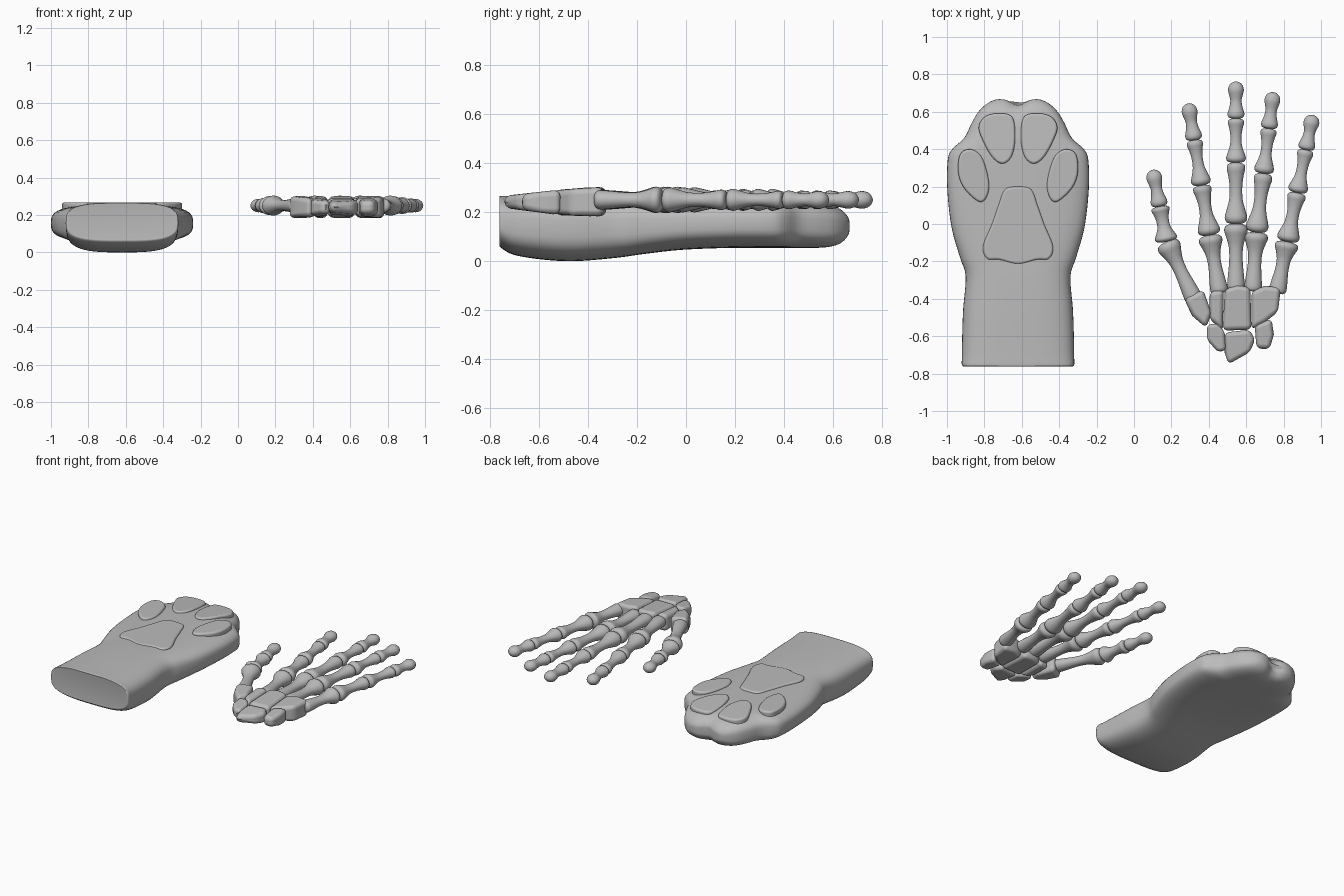
import bpy, bmesh, math
from mathutils import Vector

default_cube = bpy.data.objects.get("Cube")
if default_cube:
    bpy.data.objects.remove(default_cube, do_unlink=True)

grey = bpy.data.materials.new("plain grey")
grey.use_nodes = True
grey.diffuse_color = (0.5, 0.5, 0.5, 1)
grey.node_tree.nodes["Principled BSDF"].inputs["Base Color"].default_value = grey.diffuse_color

PAW_X = -0.62
BONE_Z = 0.25


def finish(name, bm):
    """Turn a bmesh into a smooth-shaded grey object."""
    bmesh.ops.recalc_face_normals(bm, faces=bm.faces)
    mesh = bpy.data.meshes.new(name)
    bm.to_mesh(mesh)
    bm.free()
    mesh.materials.append(grey)
    for polygon in mesh.polygons:
        polygon.use_smooth = True
    obj = bpy.data.objects.new(name, mesh)
    bpy.context.scene.collection.objects.link(obj)
    return obj


def spline(points, steps, closed=False):
    """Smooth curve through points with any number of components."""
    pts = [Vector(p) for p in points]
    count = len(pts)

    def pick(i):
        return pts[i % count] if closed else pts[max(0, min(count - 1, i))]

    curve = []
    for i in range(count if closed else count - 1):
        a, b, c, d = (pick(i + k) for k in (-1, 0, 1, 2))
        for s in range(steps):
            t = s / steps
            curve.append(b + (c - a) * (t / 2)
                         + (a * 2 - b * 5 + c * 4 - d) * (t * t / 2)
                         + (b * 3 - a - c * 3 + d) * (t ** 3 / 2))
    if not closed:
        curve.append(pts[-1])
    return curve


def loft(name, rings):
    """Skin a list of equal rings and cap both ends."""
    bm = bmesh.new()
    loops = [[bm.verts.new(p) for p in ring] for ring in rings]
    size = len(loops[0])
    for low, high in zip(loops, loops[1:]):
        for i in range(size):
            j = (i + 1) % size
            bm.faces.new((low[i], low[j], high[j], high[i]))
    bm.faces.new(loops[0])
    bm.faces.new(loops[-1])
    obj = finish(name, bm)
    obj.data.set_sharp_from_angle(angle=math.radians(50))
    return obj


def slab(name, outline, low, high, bevel):
    """Prism over an outline; low and high give z at each y."""
    bm = bmesh.new()
    bottom = [bm.verts.new((p[0], p[1], low(p[1]))) for p in outline]
    top = [bm.verts.new((p[0], p[1], high(p[1]))) for p in outline]
    bm.faces.new(bottom)
    bm.faces.new(top)
    for i in range(len(outline)):
        j = (i + 1) % len(outline)
        bm.faces.new((bottom[i], bottom[j], top[j], top[i]))
    obj = finish(name, bm)
    mod = obj.modifiers.new("rounded edges", "BEVEL")
    mod.width = bevel
    mod.segments = 4
    mod.limit_method = "ANGLE"
    mod.angle_limit = math.radians(35)
    mod.harden_normals = True
    return obj


# Paw body: y, half width, bottom, top
stations = [
    (-.76, .285, .07, .26), (-.755, .3, .055, .266), (-.7, .3, .025, .266),
    (-.58, .298, .006, .266), (-.45, .293, 0, .266), (-.28, .28, .014, .264),
    (-.18, .31, .028, .26), (-.02, .355, .046, .257), (.18, .378, .054, .256),
    (.34, .376, .054, .255), (.4, .352, .054, .253), (.46, .288, .054, .25),
    (.54, .248, .054, .242), (.6, .212, .06, .228), (.64, .17, .076, .208),
    (.665, .12, .105, .18), (.67, .05, .13, .155)]
SIDES = 56
paw_rings = []
for y, half, low, high in spline(stations, 4):
    ring = []
    for i in range(SIDES):
        a = math.tau * i / SIDES
        c, s = math.cos(a), math.sin(a)
        x = half * math.copysign(abs(c) ** .62, c)
        z = (low + high) / 2 + (high - low) / 2 * math.copysign(abs(s) ** .62, s)
        # Cleft between the two front toes
        reach = max(0, min(1, (y - .48) / .18))
        ring.append((PAW_X + x, y - .035 * reach * math.exp(-(x / .05) ** 2), z))
    paw_rings.append(ring)
loft("paw_body", paw_rings)


# Paw pads, as offsets from the paw centre line
def pad_top(y):
    return .267 - max(0, y - .42) * .1


def pad_low(y):
    return .18


inner_toe = [(.21, .52), (.175, .575), (.1, .592), (.03, .57), (.015, .46),
             (.035, .36), (.085, .322), (.14, .36), (.19, .45)]
outer_toe = [(.32, .33), (.3, .385), (.245, .398), (.19, .35), (.155, .22),
             (.17, .14), (.21, .12), (.28, .18), (.315, .25)]
heel_half = [(.07, .185), (.105, .1), (.14, 0), (.187, -.12), (.165, -.185),
             (.1, -.192)]
for side, label in ((1, "left"), (-1, "right")):
    for part, shape in (("inner", inner_toe), ("outer", outer_toe)):
        outline = [(PAW_X + side * x, y) for x, y in spline(shape, 6, True)]
        slab(f"{label}_{part}_toe_pad", outline, pad_low, pad_top, .014)
heel = [(0, .2)] + heel_half + [(0, -.215)] + [(-x, y) for x, y in reversed(heel_half)]
slab("heel_pad", [(PAW_X + x, y) for x, y in spline(heel, 6, True)],
     pad_low, pad_top, .014)

# Bone profiles: fraction along the bone, radius
knuckle_bone = [(0, .025), (.03, .05), (.1, .06), (.2, .053), (.4, .036),
                (.62, .034), (.8, .042), (.9, .049), (.97, .044), (1, .022)]
tip_bone = [(0, .03), (.04, .052), (.14, .058), (.3, .046), (.48, .039),
            (.62, .046), (.77, .055), (.9, .046), (.97, .027), (1, .006)]
palm_bone = [(0, .03), (.05, .046), (.2, .044), (.45, .036), (.65, .038),
             (.8, .052), (.9, .063), (.97, .055), (1, .03)]


def bone(name, start, end, profile, scale):
    start, end = Vector(start), Vector(end)
    across = Vector((start.y - end.y, end.x - start.x)).normalized()
    rings = []
    for t, radius in spline(profile, 3):
        mid = start.lerp(end, t)
        ring = []
        for i in range(20):
            a = math.tau * i / 20
            p = mid + across * (math.cos(a) * radius * scale)
            ring.append((p.x, p.y, BONE_Z + math.sin(a) * radius * scale * .85))
        rings.append(ring)
    loft(name, rings)


# Fingers: base, knuckle, tip, joint fractions
fingers = {
    "thumb": ((.325, -.41), (.175, -.095), (.1, .29), (.49,)),
    "index": ((.458, -.37), (.405, -.06), (.29, .645), (.378, .721)),
    "middle": ((.545, -.36), (.545, 0), (.545, .762), (.43, .74)),
    "ring": ((.635, -.36), (.655, -.045), (.745, .705), (.42, .74)),
    "little": ((.765, -.37), (.82, -.095), (.957, .583), (.386, .725))}
for finger, (base, knuckle, tip, joints) in fingers.items():
    bone(finger + "_palm_bone", base, knuckle, palm_bone, 1)
    cuts = [0, *joints, 1]
    root, end = Vector(knuckle), Vector(tip)
    for i in range(len(cuts) - 1):
        last = i == len(cuts) - 2
        bone(f"{finger}_finger_bone_{i + 1}", root.lerp(end, cuts[i]),
             root.lerp(end, cuts[i + 1]), tip_bone if last else knuckle_bone,
             .77 if last else 1 - .12 * i)


# Wrist bones, thinning towards the arm
def wrist_low(y):
    return .183 + max(0, -.48 - y) * .13


def wrist_top(y):
    return .302 - max(0, -.42 - y) * .11


wrist = {
    "centre": [(.485, -.35), (.55, -.325), (.622, -.34), (.628, -.565), (.475, -.57)],
    "outer": [(.628, -.36), (.7, -.33), (.785, -.34), (.77, -.47), (.7, -.525), (.628, -.565)],
    "outer_rear": [(.645, -.54), (.735, -.505), (.748, -.59), (.725, -.67), (.655, -.665)],
    "rear": [(.485, -.58), (.62, -.565), (.647, -.62), (.62, -.685), (.505, -.75), (.485, -.69)],
    "inner_rear": [(.39, -.54), (.445, -.53), (.485, -.575), (.492, -.675), (.45, -.685), (.39, -.62)],
    "inner": [(.405, -.36), (.48, -.35), (.475, -.57), (.405, -.51)],
    "thumb": [(.268, -.4), (.37, -.35), (.415, -.48), (.385, -.555), (.31, -.49)]}
for part, outline in wrist.items():
    slab(part + "_wrist_bone", outline, wrist_low, wrist_top, .027)
